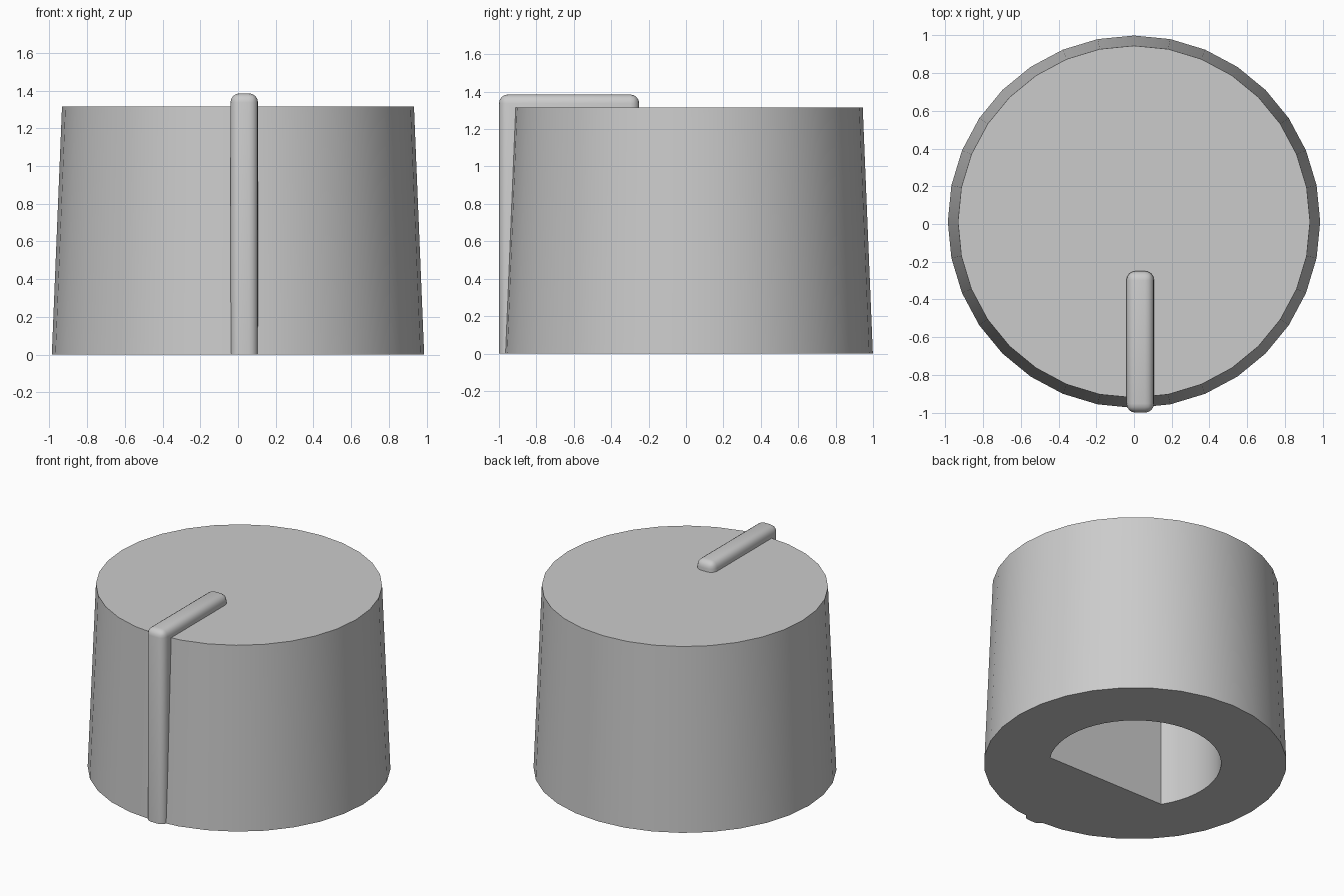
import bpy, bmesh, math

if "Cube" in bpy.data.objects:
    bpy.data.objects.remove(bpy.data.objects["Cube"], do_unlink=True)

SIDES = 32
CENTRE_Y = 0.012

grey = bpy.data.materials.new("light grey plastic")
grey.use_nodes = True
colour = (0.6, 0.6, 0.6, 1)
grey.diffuse_color = colour
grey.node_tree.nodes["Principled BSDF"].inputs["Base Color"].default_value = colour


def make_object(name, bm):
    bmesh.ops.recalc_face_normals(bm, faces=bm.faces)
    mesh = bpy.data.meshes.new(name)
    bm.to_mesh(mesh)
    bm.free()
    obj = bpy.data.objects.new(name, mesh)
    bpy.context.collection.objects.link(obj)
    mesh.materials.append(grey)
    return obj


def prism(outline, offset):
    """Closed solid from an outline swept along an offset."""
    bm = bmesh.new()
    face = bm.faces.new([bm.verts.new(p) for p in outline])
    swept = bmesh.ops.extrude_face_region(bm, geom=[face], use_keep_orig=True)
    moved = [v for v in swept["geom"] if isinstance(v, bmesh.types.BMVert)]
    bmesh.ops.translate(bm, verts=moved, vec=offset)
    return bm


def select_only(obj):
    bpy.ops.object.select_all(action="DESELECT")
    obj.select_set(True)
    bpy.context.view_layer.objects.active = obj


# Tapered knob body
height = 1.315
bm = bmesh.new()
bmesh.ops.create_cone(bm, cap_ends=True, segments=SIDES,
                      radius1=0.987, radius2=0.933, depth=height)
bmesh.ops.translate(bm, verts=bm.verts, vec=(0, CENTRE_Y, height / 2))
body = make_object("knob_body", bm)

# D-shaped shaft socket cut into the underside
radius, flat_y, depth = 0.56, -0.3, 1.0
start = math.asin(flat_y / radius)
sweep = math.pi - 2 * start
arc = [start + sweep * i / 36 for i in range(37)]
cutter = make_object("socket_cutter", prism(
    [(radius * math.cos(a), radius * math.sin(a) + CENTRE_Y, -0.2) for a in arc],
    (0, 0, depth + 0.2)))
cutter.hide_render = True
cut = body.modifiers.new("socket", "BOOLEAN")
cut.operation = "DIFFERENCE"
cut.solver = "EXACT"
cut.object = cutter
select_only(body)
bpy.ops.object.modifier_apply(modifier=cut.name)
bpy.data.objects.remove(cutter, do_unlink=True)

# Rounded pointer rib running up the front and over the top
profile = [(-1, 0), (-1, 1.385), (-0.25, 1.385), (-0.25, 1.15), (-0.8, 1.15), (-0.8, 0)]
bm = prism([(-0.04, y, z) for y, z in profile], (0.146, 0, 0))
rounded = [e for e in bm.edges if any(v.co.z > 0.01 for v in e.verts)]
bmesh.ops.bevel(bm, geom=rounded, offset=0.048, segments=4, profile=0.5, affect="EDGES")
pointer = make_object("pointer_rib", bm)

for obj in (body, pointer):
    select_only(obj)
    bpy.ops.object.shade_smooth_by_angle(angle=math.radians(35))
